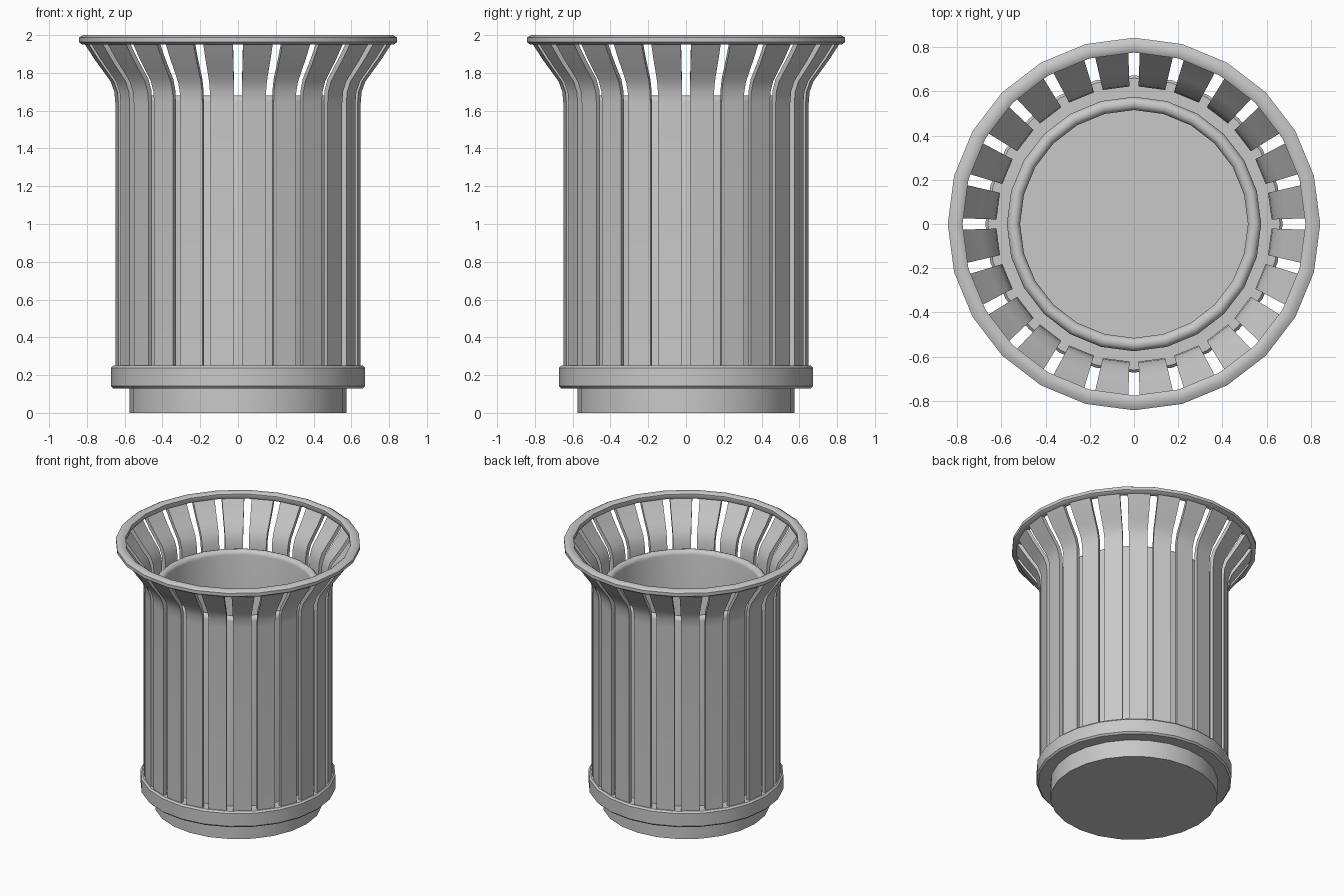
import bpy
import bmesh
from math import sin, cos, pi, radians

SIDES = 24

if "Cube" in bpy.data.objects:
    bpy.data.objects.remove(bpy.data.objects["Cube"], do_unlink=True)

grey = bpy.data.materials.new("light_grey")
grey.use_nodes = True
colour = (0.58, 0.58, 0.58, 1)
grey.diffuse_color = colour
grey.node_tree.nodes["Principled BSDF"].inputs["Base Color"].default_value = colour


def finish(bm, name, angle):
    """Turn the bmesh into a named, shaded object."""
    bmesh.ops.recalc_face_normals(bm, faces=bm.faces)
    mesh = bpy.data.meshes.new(name)
    bm.to_mesh(mesh)
    bm.free()
    obj = bpy.data.objects.new(name, mesh)
    bpy.context.collection.objects.link(obj)
    mesh.materials.append(grey)
    bpy.ops.object.select_all(action="DESELECT")
    obj.select_set(True)
    bpy.context.view_layer.objects.active = obj
    bpy.ops.object.shade_smooth_by_angle(angle=radians(angle))
    return obj


def lathe(name, profile, closed):
    """Spin an (r, z) profile; open profiles are capped at both ends."""
    bm = bmesh.new()
    rings = []
    for r, z in profile:
        rings.append([bm.verts.new((r * cos(2 * pi * i / SIDES), r * sin(2 * pi * i / SIDES), z))
                      for i in range(SIDES)])
    pairs = list(zip(rings, rings[1:]))
    if closed:
        pairs.append((rings[-1], rings[0]))
    else:
        bm.faces.new(rings[0])
        bm.faces.new(rings[-1])
    for low, high in pairs:
        for i in range(SIDES):
            j = (i + 1) % SIDES
            bm.faces.new((low[i], low[j], high[j], high[i]))
    return finish(bm, name, 40)


# Inner bin: closed foot, tall wall, rounded lip and inside floor
lip = [(0.545 + 0.03 * cos(a * pi / 6), 1.65 + 0.03 * sin(a * pi / 6)) for a in range(7)]
lathe("inner_bin", [(0.575, 0)] + lip + [(0.515, 0.05)], closed=False)

# Collar that holds the slats at the bottom
lathe("base_collar", [(0.57, 0.13), (0.66, 0.13), (0.672, 0.142), (0.672, 0.238),
                      (0.66, 0.25), (0.57, 0.25)], closed=True)

# Flared top rim with chamfered edges
lathe("top_rim", [(0.785, 1.95), (0.825, 1.95), (0.842, 1.963), (0.842, 1.987),
                  (0.82, 2.0), (0.79, 2.0), (0.775, 1.99), (0.775, 1.963)], closed=True)

# Flared slats, each a bent flat bar centred between two rim corners
outer = [(0.65, 0.24), (0.65, 1.64), (0.655, 1.7), (0.675, 1.755),
         (0.715, 1.81), (0.762, 1.875), (0.815, 1.957)]
inner = [(0.622, 0.24), (0.622, 1.64), (0.627, 1.705), (0.648, 1.766),
         (0.692, 1.825), (0.739, 1.89), (0.782, 1.957)]
half = radians(5.6)
bm = bmesh.new()
for k in range(SIDES):
    middle = 2 * pi * (k + 0.5) / SIDES
    rows = []
    for (ro, zo), (ri, zi) in zip(outer, inner):
        corners = [(ro, zo, -half), (ro, zo, half), (ri, zi, half), (ri, zi, -half)]
        rows.append([bm.verts.new((r * cos(middle + t), r * sin(middle + t), z))
                     for r, z, t in corners])
    for low, high in zip(rows, rows[1:]):
        for i in range(4):
            j = (i + 1) % 4
            bm.faces.new((low[i], low[j], high[j], high[i]))
    bm.faces.new(rows[0])
    bm.faces.new(rows[-1])
finish(bm, "slats", 35)
